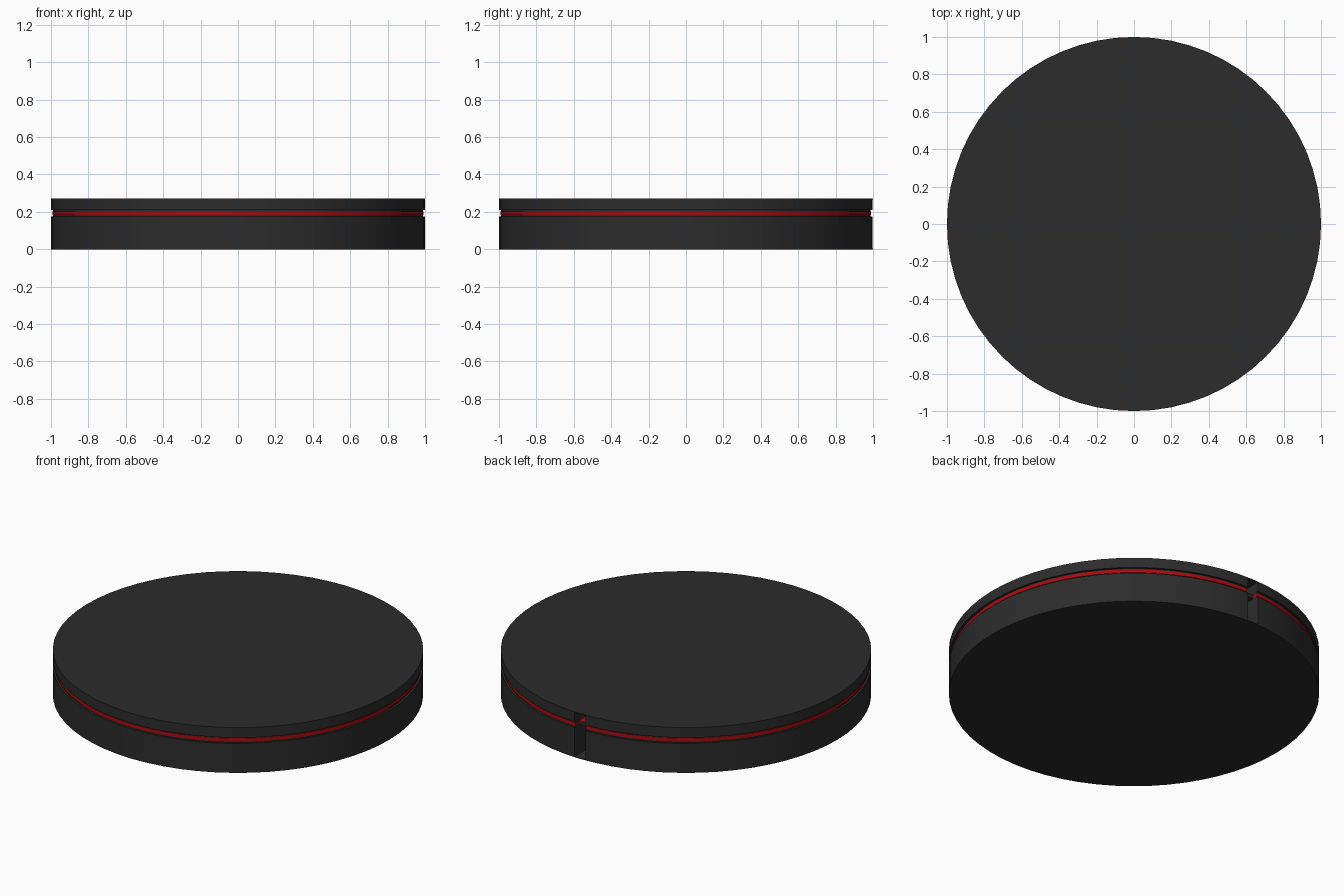
import bpy, math

if "Cube" in bpy.data.objects:
    bpy.data.objects.remove(bpy.data.objects["Cube"])

SIDES = 64


def material(name, rgb):
    m = bpy.data.materials.new(name)
    m.diffuse_color = (*rgb, 1)
    m.use_nodes = True
    m.node_tree.nodes["Principled BSDF"].inputs["Base Color"].default_value = m.diffuse_color
    return m


black = material("black", (0.025, 0.025, 0.025))
red = material("red", (0.4, 0.003, 0.005))


def disc(name, r, z0, z1, mat):
    bpy.ops.mesh.primitive_cylinder_add(vertices=SIDES, radius=r, depth=z1 - z0,
                                        location=(0, 0, (z0 + z1) / 2))
    o = bpy.context.object
    o.name = name
    o.data.materials.append(mat)
    return o


def box(name, x, y0, y1, z0, z1):
    bpy.ops.mesh.primitive_cube_add(size=1, location=(0, (y0 + y1) / 2, (z0 + z1) / 2))
    o = bpy.context.object
    o.name = name
    o.scale = (x, y1 - y0, z1 - z0)
    return o


# Cable slot cutter at the back, stopping short of the top and bottom skins
slot = box("slot_cutter", 0.07, 0.86, 1.1, 0.004, 0.266)
slot.hide_render = True
slot.hide_viewport = True

# Stacked shell: base, recessed groove with red light strip, lid
parts = [
    disc("base", 1.0, 0.0, 0.175, black),
    disc("lower_groove", 0.988, 0.175, 0.183, black),
    disc("light_strip", 0.992, 0.183, 0.203, red),
    disc("upper_groove", 0.988, 0.203, 0.21, black),
    disc("lid", 1.0, 0.21, 0.27, black),
]
for o in parts:
    cut = o.modifiers.new("slot", 'BOOLEAN')
    cut.operation = 'DIFFERENCE'
    cut.solver = 'EXACT'
    cut.object = slot
    bpy.context.view_layer.objects.active = o
    bpy.ops.object.select_all(action='DESELECT')
    o.select_set(True)
    bpy.ops.object.modifier_apply(modifier=cut.name)
    bpy.ops.object.shade_smooth_by_angle(angle=math.radians(30))

# Connector shelf inside the slot: black tab with a red top face
shelf = box("slot_shelf", 0.07, 0.86, 0.96, 0.18, 0.203)
shelf.data.materials.append(black)
shelf.data.materials.append(red)
for p in shelf.data.polygons:
    if p.normal.z > 0.9:
        p.material_index = 1

bpy.data.objects.remove(slot)
